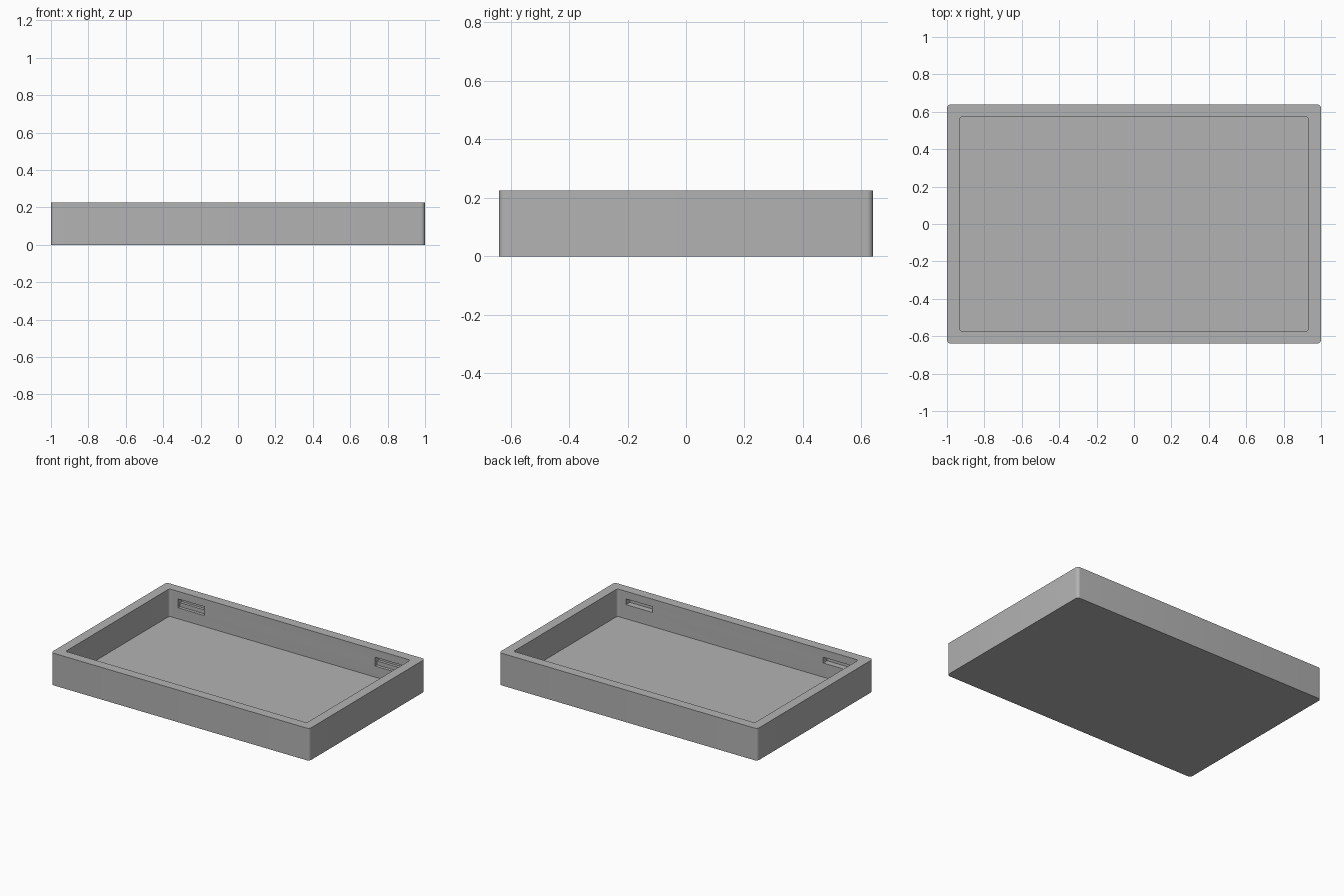
import bpy
import bmesh
from mathutils import Matrix

cube = bpy.data.objects.get("Cube")
if cube:
    bpy.data.objects.remove(cube, do_unlink=True)

LENGTH, WIDTH, HEIGHT = 2.0, 1.28, 0.225
WALL, FLOOR = 0.067, 0.033
INNER_Y = WIDTH / 2 - WALL

grey = bpy.data.materials.new("tray grey")
grey.use_nodes = True
colour = (0.45, 0.45, 0.45, 1)
grey.diffuse_color = colour
grey.node_tree.nodes["Principled BSDF"].inputs["Base Color"].default_value = colour


def rounded_box(name, low, high, radius=0):
    """Box between two corners, with optional rounded vertical edges."""
    bm = bmesh.new()
    size = [b - a for a, b in zip(low, high)]
    middle = [(a + b) / 2 for a, b in zip(low, high)]
    bmesh.ops.create_cube(bm, size=1, matrix=Matrix.Translation(middle) @ Matrix.Diagonal((*size, 1)))
    if radius:
        upright = [e for e in bm.edges if abs(e.verts[0].co.z - e.verts[1].co.z) > 0.01]
        bmesh.ops.bevel(bm, geom=upright, offset=radius, offset_type='OFFSET',
                        segments=6, profile=0.5, affect='EDGES')
    mesh = bpy.data.meshes.new(name)
    bm.to_mesh(mesh)
    bm.free()
    mesh.materials.append(grey)
    obj = bpy.data.objects.new(name, mesh)
    bpy.context.collection.objects.link(obj)
    return obj


# Solid outer body
tray = rounded_box("tray", (-LENGTH / 2, -WIDTH / 2, 0), (LENGTH / 2, WIDTH / 2, HEIGHT), 0.022)

# Cavity
ix = LENGTH / 2 - WALL
cutters = [rounded_box("cavity_cutter", (-ix, -INNER_Y, FLOOR), (ix, INNER_Y, HEIGHT + 0.1), 0.016)]


def slot(name, x, side, depth, bottom, top):
    """Recess cut into the inside of the front (-1) or back (1) wall."""
    ys = sorted((side * (INNER_Y - 0.02), side * (INNER_Y + depth)))
    cutters.append(rounded_box(name, (x - 0.102, ys[0], bottom), (x + 0.102, ys[1], top)))


# Clip slots near the corners; the back ones have a shallow lower step
for x in (-0.763, 0.763):
    slot("front_slot_cutter", x, -1, 0.042, 0.132, 0.172)
    slot("back_slot_cutter", x, 1, 0.042, 0.137, 0.172)
    slot("back_step_cutter", x, 1, 0.022, 0.11, 0.15)

# Carve the tray
for cutter in cutters:
    mod = tray.modifiers.new(cutter.name, 'BOOLEAN')
    mod.operation = 'DIFFERENCE'
    mod.solver = 'EXACT'
    mod.object = cutter
    cutter.hide_render = True

bpy.context.view_layer.update()
evaluated = tray.evaluated_get(bpy.context.evaluated_depsgraph_get())
carved = bpy.data.meshes.new_from_object(evaluated)
tray.modifiers.clear()
tray.data = carved
for cutter in cutters:
    bpy.data.objects.remove(cutter, do_unlink=True)

# Smooth the rounded corners, keep the edges crisp
bpy.ops.object.select_all(action='DESELECT')
tray.select_set(True)
bpy.context.view_layer.objects.active = tray
bpy.ops.object.shade_smooth_by_angle(angle=0.5)
